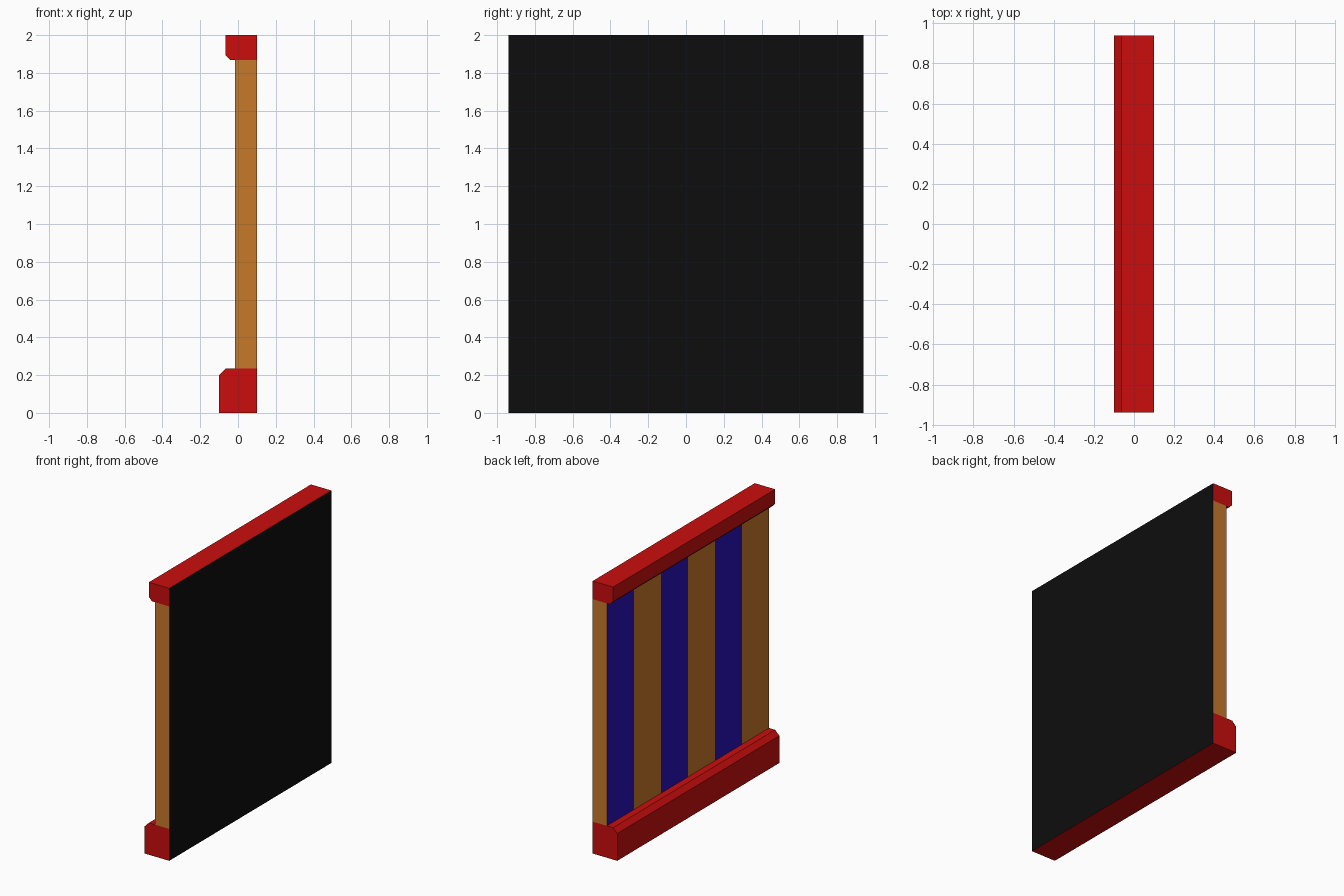
import bpy
import bmesh

if "Cube" in bpy.data.objects:
    bpy.data.objects.remove(bpy.data.objects["Cube"])

HALF = 0.94   # half length along y
BACK = 0.1    # x of the flat dark backing


def material(name, rgb):
    m = bpy.data.materials.new(name)
    m.diffuse_color = (*rgb, 1)
    m.use_nodes = True
    m.node_tree.nodes["Principled BSDF"].inputs["Base Color"].default_value = m.diffuse_color
    return m


RED = material("red_trim", (0.6, 0.004, 0.004))
BROWN = material("brown_board", (0.57, 0.19, 0.023))
BLUE = material("blue_board", (0.02, 0.006, 0.5))
BLACK = material("black_backing", (0.004, 0.004, 0.004))


def extrude_profile(name, profile, mats, segments=1, stripe=None):
    """Sweep an (x, z) profile along y; faces on the back plane get slot 1."""
    bm = bmesh.new()
    rings = []
    for i in range(segments + 1):
        y = -HALF + 2 * HALF * i / segments
        rings.append([bm.verts.new((x, y, z)) for x, z in profile])
    n = len(profile)
    for i in range(segments):
        a, b = rings[i], rings[i + 1]
        for j in range(n):
            k = (j + 1) % n
            f = bm.faces.new((a[j], a[k], b[k], b[j]))
            if profile[j][0] == BACK and profile[k][0] == BACK:
                f.material_index = 1
            elif j == stripe and i % 2 == 1:
                f.material_index = 2
    bm.faces.new(rings[0])
    bm.faces.new(rings[-1])
    bmesh.ops.recalc_face_normals(bm, faces=bm.faces[:])
    mesh = bpy.data.meshes.new(name)
    bm.to_mesh(mesh)
    bm.free()
    for m in mats:
        mesh.materials.append(m)
    ob = bpy.data.objects.new(name, mesh)
    bpy.context.collection.objects.link(ob)
    return ob


# Chamfered skirting along the floor
extrude_profile("baseboard",
                [(-0.1, 0), (BACK, 0), (BACK, 0.234), (-0.066, 0.234), (-0.1, 0.2)],
                [RED, BLACK])

# Striped wall panel: six boards, alternating brown and blue on the room side
extrude_profile("striped_panel",
                [(-0.016, 0.234), (BACK, 0.234), (BACK, 1.867), (-0.016, 1.867)],
                [BROWN, BLACK, BLUE], segments=6, stripe=3)

# Chamfered top rail
extrude_profile("top_rail",
                [(-0.04, 1.867), (BACK, 1.867), (BACK, 2), (-0.066, 2), (-0.066, 1.893)],
                [RED, BLACK])
